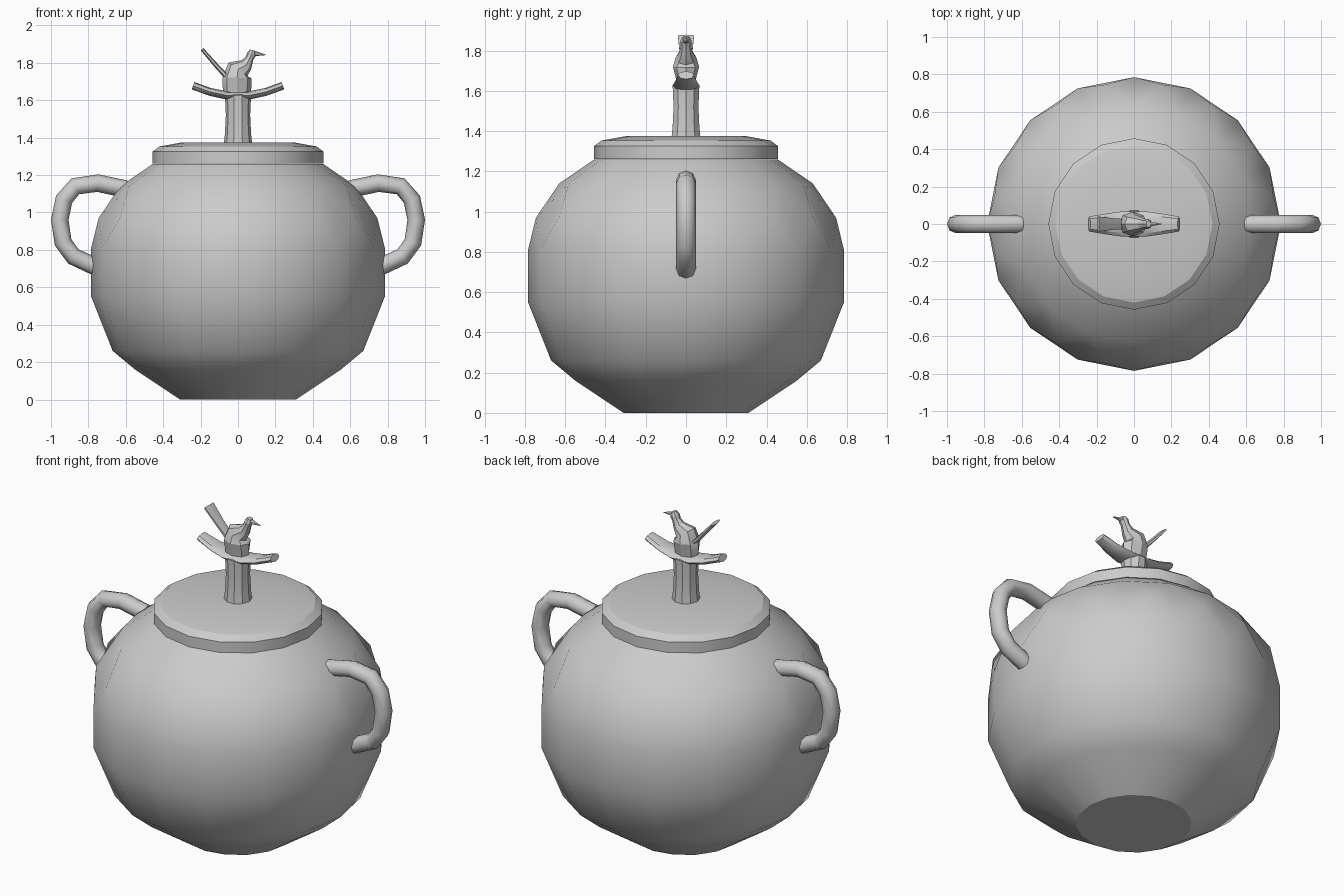
import bpy, bmesh
from math import sin, cos, tau, radians
from mathutils import Vector

if "Cube" in bpy.data.objects:
    bpy.data.objects.remove(bpy.data.objects["Cube"])


def finish(name, bm, angle=32):
    bmesh.ops.recalc_face_normals(bm, faces=bm.faces)
    me = bpy.data.meshes.new(name)
    bm.to_mesh(me)
    bm.free()
    ob = bpy.data.objects.new(name, me)
    bpy.context.collection.objects.link(ob)
    bpy.ops.object.select_all(action='DESELECT')
    ob.select_set(True)
    bpy.context.view_layer.objects.active = ob
    bpy.ops.object.shade_smooth_by_angle(angle=radians(angle))
    return ob


def bridge(bm, lo, hi):
    n = len(lo)
    for i in range(n):
        j = (i + 1) % n
        bm.faces.new((lo[i], lo[j], hi[j], hi[i]))


def turned_ring(bm, r, z, n=16, shift=0.0):
    return [bm.verts.new((r * cos(tau * (i + shift) / n), r * sin(tau * (i + shift) / n), z))
            for i in range(n)]


def tube(name, sections, sides=8, angle=32, flip=1):
    """Loft in the xz plane; a section is (x, z, in-plane radius, y radius)."""
    bm = bmesh.new()
    pts = [Vector((flip * s[0], 0, s[1])) for s in sections]
    rings = []
    for k, (x, z, a, b) in enumerate(sections):
        t = (pts[min(k + 1, len(pts) - 1)] - pts[max(k - 1, 0)]).normalized()
        nrm = Vector((-t.z, 0, t.x))
        rings.append([bm.verts.new(pts[k] + nrm * a * cos(tau * i / sides)
                                   + Vector((0, b * sin(tau * i / sides), 0)))
                      for i in range(sides)])
    for lo, hi in zip(rings, rings[1:]):
        bridge(bm, lo, hi)
    bm.faces.new(rings[0])
    bm.faces.new(rings[-1])
    return finish(name, bm, angle)


# Pot body with a band of sixteen inset diamonds around the shoulder
bm = bmesh.new()
rings = [turned_ring(bm, r, z) for r, z in
         ((.31, 0), (.55, .16), (.67, .26), (.785, .55), (.785, .81))]
for lo, hi in zip(rings, rings[1:]):
    bridge(bm, lo, hi)
bottom = rings[-1]
middle = turned_ring(bm, .76, .97, shift=.5)
top = turned_ring(bm, .63, 1.14)
rim = turned_ring(bm, .455, 1.26)
for i in range(16):
    j = (i + 1) % 16
    bm.faces.new((bottom[i], bottom[j], middle[i]))
    bm.faces.new((top[i], middle[i], top[j]))
    bm.faces.new((bottom[i], middle[i], top[i]))
    bm.faces.new((bottom[i], top[i], middle[i - 1]))
bridge(bm, top, rim)
bm.faces.new(rings[0])
bm.faces.new(rim)
finish("pot_body", bm)

# Lid
bm = bmesh.new()
rings = [turned_ring(bm, r, z) for r, z in
         ((.458, 1.262), (.458, 1.325), (.42, 1.353), (.30, 1.375))]
for lo, hi in zip(rings, rings[1:]):
    bridge(bm, lo, hi)
bm.faces.new(rings[0])
bm.faces.new(rings[-1])
finish("lid", bm, 25)

# Pair of side handles
path = ((.60, 1.125), (.75, 1.157), (.87, 1.14), (.93, 1.07),
        (.953, .96), (.935, .84), (.88, .765), (.74, .70))
for side, flip in (("right", 1), ("left", -1)):
    tube("handle_" + side, [(x, z, .047, .049) for x, z in path], 8, 50, flip)

# Lid knob: trunk and curved perch
tube("knob_trunk", [(0, 1.365, .076, .076), (0, 1.42, .07, .07), (0, 1.52, .065, .065),
                    (0, 1.63, .07, .07)], 10)
tube("perch", [(-.24, 1.678, .021, .04), (-.15, 1.645, .021, .055), (-.06, 1.626, .022, .068),
               (.06, 1.626, .022, .068), (.15, 1.645, .021, .055), (.24, 1.678, .021, .04)], 8)

# Bird: body with neck and head, beak, tail
tube("bird_body", [(-.005, 1.63, .07, .045), (-.005, 1.67, .077, .052), (-.005, 1.72, .078, .065),
                   (.0, 1.765, .062, .052), (.045, 1.79, .035, .034), (.062, 1.825, .022, .026),
                   (.073, 1.848, .025, .028), (.078, 1.868, .014, .018)], 8, 25)
tube("bird_beak", [(.075, 1.848, .018, .018), (.10, 1.849, .012, .012),
                   (.146, 1.843, .002, .002)], 6)
tube("bird_tail", [(-.05, 1.715, .014, .03), (-.12, 1.79, .012, .036),
                   (-.192, 1.873, .009, .046)], 6)
